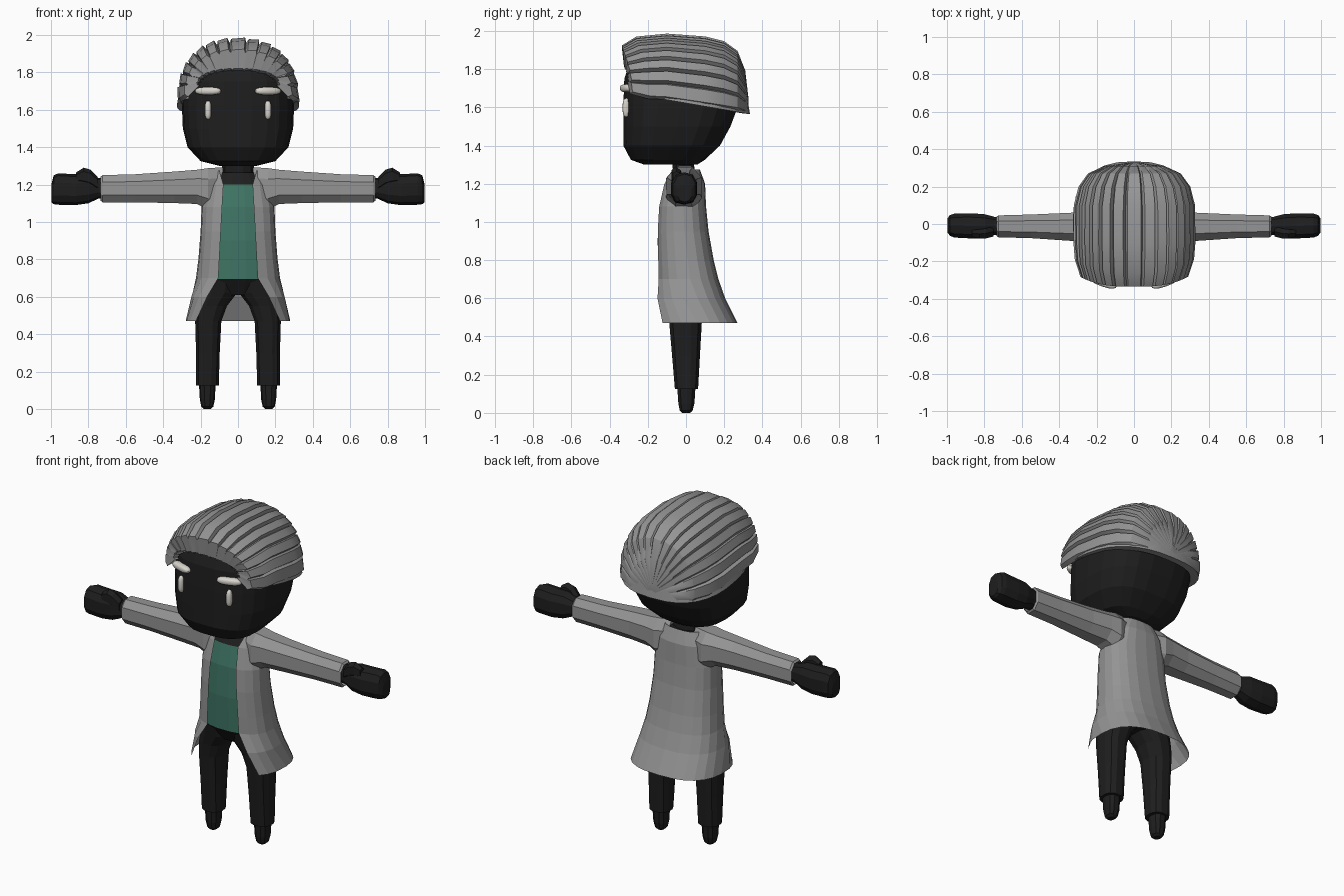
import bpy, bmesh, math
from mathutils import Vector, Matrix

if "Cube" in bpy.data.objects:
    bpy.data.objects.remove(bpy.data.objects["Cube"])


def material(name, rgb):
    m = bpy.data.materials.new(name)
    m.diffuse_color = (*rgb, 1)
    m.use_nodes = True
    m.node_tree.nodes["Principled BSDF"].inputs["Base Color"].default_value = m.diffuse_color
    return m


BLACK = material("soft black", (0.013, 0.013, 0.013))
GREY = material("mid grey", (0.30, 0.30, 0.30))
GREEN = material("teal green", (0.05, 0.18, 0.13))
PALE = material("pale ivory", (0.68, 0.66, 0.60))


def spow(v, p):
    return math.copysign(abs(v) ** p, v)


def finish(name, bm, mats, smooth=None):
    bmesh.ops.recalc_face_normals(bm, faces=bm.faces)
    me = bpy.data.meshes.new(name)
    bm.to_mesh(me)
    bm.free()
    ob = bpy.data.objects.new(name, me)
    bpy.context.collection.objects.link(ob)
    for m in mats:
        me.materials.append(m)
    if smooth:
        bpy.ops.object.select_all(action='DESELECT')
        ob.select_set(True)
        bpy.context.view_layer.objects.active = ob
        bpy.ops.object.shade_smooth_by_angle(angle=math.radians(smooth))
    return ob


def loft(name, rings, mats, closed=True, caps=(True, True), smooth=None):
    """Skin a list of equally long point rings."""
    bm = bmesh.new()
    vs = [[bm.verts.new(p) for p in r] for r in rings]
    n = len(rings[0])
    for a, b in zip(vs, vs[1:]):
        for i in range(n if closed else n - 1):
            j = (i + 1) % n
            bm.faces.new((a[i], a[j], b[j], b[i]))
    if caps[0]:
        bm.faces.new(vs[0])
    if caps[1]:
        bm.faces.new(vs[-1])
    return finish(name, bm, mats, smooth)


def level(z, w, yf, yb, n, e=2.0, cx=0.0, start=None):
    """Horizontal superellipse ring; start leaves a front opening of that half width."""
    p = 2 / e
    cy, ry = (yf + yb) / 2, (yb - yf) / 2
    if start is None:
        angs = [2 * math.pi * (i + 0.5) / n for i in range(n)]
    else:
        a0 = math.asin(min(1, (start / w) ** (1 / p)))
        angs = [a0 + (2 * math.pi - 2 * a0) * i / (n - 1) for i in range(n)]
    return [(cx + w * spow(math.sin(a), p), cy - ry * spow(math.cos(a), p), z) for a in angs]


def across(x, z0, z1, y0, y1, n=8, e=2.4):
    """Upright ring for limbs that run sideways."""
    return [(x, (y0 + y1) / 2 + (y1 - y0) / 2 * spow(math.cos(a), 2 / e),
             (z0 + z1) / 2 + (z1 - z0) / 2 * spow(math.sin(a), 2 / e))
            for a in [2 * math.pi * (i + 0.5) / n for i in range(n)]]


# Head
loft("head", [level(z, w, f, b, 22, 2.8) for z, w, f, b in [
    (1.30, .10, -.22, .06), (1.325, .20, -.29, .10), (1.40, .27, -.33, .18),
    (1.50, .295, -.33, .235), (1.62, .30, -.33, .28), (1.75, .29, -.325, .275),
    (1.85, .24, -.29, .22)]], [BLACK])

# Neck
loft("neck", [level(1.18, .10, -.08, .07, 10), level(1.26, .085, -.07, .05, 10),
              level(1.34, .085, -.08, .04, 10)], [BLACK])

# Hair: ridged strands swept from the hairline to the back of the head
angles, ridges = [], []
for k in range(-7, 8):
    for off, r in ((-.5, .94), (-.36, 1.0), (.38, 1.02)):
        angles.append(math.radians(12 * (k + off)))
        ridges.append(r)
angles.append(math.radians(90))
ridges.append(.94)
strands = []
for y, w, zt, zb in [(-.26, .20, 1.79, 1.72), (-.325, .22, 1.82, 1.73), (-.335, .285, 1.92, 1.67),
                     (-.26, .315, 1.965, 1.645), (-.10, .322, 1.98, 1.64), (.10, .32, 1.965, 1.61),
                     (.20, .295, 1.94, 1.595), (.27, .245, 1.89, 1.585), (.31, .16, 1.79, 1.575),
                     (.328, .03, 1.64, 1.57)]:
    ring = []
    for a, r in zip(angles, ridges):
        x = w * r * spow(math.sin(a), .85)
        z = zb + (zt - zb) * r * abs(math.cos(a)) ** .85
        bend = .06 * (abs(x) / .3) ** 3 if y < -.2 else 0
        ring.append((x, y + bend, z))
    strands.append(ring)
loft("hair", strands, [GREY], closed=False, caps=(False, True), smooth=28)

# Hair band around the sides and nape
band = []
for i in range(25):
    a = math.radians(-140 + 280 * i / 24)
    sx, sy = spow(math.sin(a), .8), spow(math.cos(a), .8)
    y = .01 + .325 * sy
    t = (y + .25) / .58
    zb, h = 1.665 - .10 * t, .04 + .035 * t
    inner = .86
    band.append([(.327 * sx, y, zb), (.318 * sx, y - .012 * sy, zb + h),
                 (.327 * inner * sx, .01 + .325 * inner * sy, zb + h),
                 (.327 * inner * sx, .01 + .325 * inner * sy, zb + .005)])
loft("hair_band", band, [GREY], smooth=28)

# Torso: green shirt, black above the neckline and below the waist
torso = loft("torso", [level(z, w, f, b, 20, 2.5) for z, w, f, b in [
    (.61, .13, -.09, .08), (.695, .19, -.143, .13), (.90, .175, -.150, .11),
    (1.08, .17, -.140, .09), (1.20, .14, -.113, .085), (1.265, .10, -.075, .06)]], [GREEN, BLACK])
for f in torso.data.polygons:
    f.material_index = 0 if .70 < f.center.z < 1.19 else 1

# Coat: flared skirt, open down the front
loft("coat", [level(z, w, f, b, 19, 2.5, start=g) for z, w, f, b, g in [
    (.47, .28, -.19, .27, .225), (.60, .25, -.18, .205, .165), (.70, .225, -.153, .17, .105),
    (.80, .212, -.155, .145, .10), (.95, .20, -.156, .118, .092), (1.08, .195, -.147, .105, .085),
    (1.20, .165, -.12, .10, .078), (1.275, .125, -.082, .072, .10)]],
    [GREY], closed=False, caps=(False, False))

for s, side in ((1, "left"), (-1, "right")):
    # Sleeve with a turned-in cuff
    loft(side + "_sleeve", [across(s * x, a, b, c, d) for x, a, b, c, d in [
        (.08, 1.06, 1.30, -.07, .06), (.16, 1.06, 1.295, -.11, .09), (.22, 1.09, 1.285, -.105, .08),
        (.34, 1.095, 1.275, -.095, .065), (.55, 1.10, 1.26, -.08, .055),
        (.725, 1.10, 1.255, -.075, .05), (.735, 1.11, 1.245, -.068, .043),
        (.70, 1.115, 1.24, -.06, .036)]], [GREY])
    # Mitten hand and thumb
    loft(side + "_hand", [across(s * x, a, b, c, d, 10, 2.6) for x, a, b, c, d in [
        (.68, 1.13, 1.225, -.055, .03), (.745, 1.125, 1.235, -.06, .04), (.80, 1.10, 1.255, -.078, .055),
        (.87, 1.09, 1.255, -.08, .06), (.96, 1.092, 1.26, -.075, .058),
        (.985, 1.095, 1.25, -.065, .05), (.998, 1.105, 1.20, -.045, .03)]], [BLACK])
    loft(side + "_thumb", [across(s * x, a, b, c, d, 6) for x, a, b, c, d in [
        (.75, 1.17, 1.24, -.07, -.01), (.79, 1.19, 1.28, -.08, -.02),
        (.825, 1.20, 1.29, -.08, -.025), (.865, 1.21, 1.265, -.07, -.03)]], [BLACK])
    # Trouser leg, joined at the crotch
    loft(side + "_trouser_leg", [level(z, rx, f, b, 12, 2.5, s * cx) for z, rx, cx, f, b in [
        (.125, .062, .163, -.06, .065), (.30, .065, .161, -.075, .075), (.47, .072, .159, -.09, .085),
        (.55, .085, .142, -.10, .095), (.62, .105, .108, -.115, .105),
        (.69, .095, .095, -.13, .11)]], [BLACK])
    # Foot with a rounded tip
    loft(side + "_foot", [level(z, rx, f, b, 10, 2.4, s * .164) for z, rx, f, b in [
        (0, .018, -.02, .022), (.012, .032, -.034, .036), (.05, .040, -.042, .046),
        (.14, .045, -.048, .052)]], [BLACK])
    # Eye and eyebrow
    for part, loc, size, tilt in (("eye", (.16, -.312, 1.598), (.017, .020, .050), .22),
                                  ("eyebrow", (.16, -.310, 1.70), (.072, .026, .021), .32)):
        bm = bmesh.new()
        bmesh.ops.create_uvsphere(bm, u_segments=14, v_segments=10, radius=1)
        for v in bm.verts:
            v.co = Vector([spow(c, .75) for c in v.co])
        bm.transform(Matrix.Translation((s * loc[0], loc[1], loc[2]))
                     @ Matrix.Rotation(s * tilt, 4, 'Z') @ Matrix.Diagonal((*size, 1)))
        finish(side + "_" + part, bm, [PALE], smooth=40)
